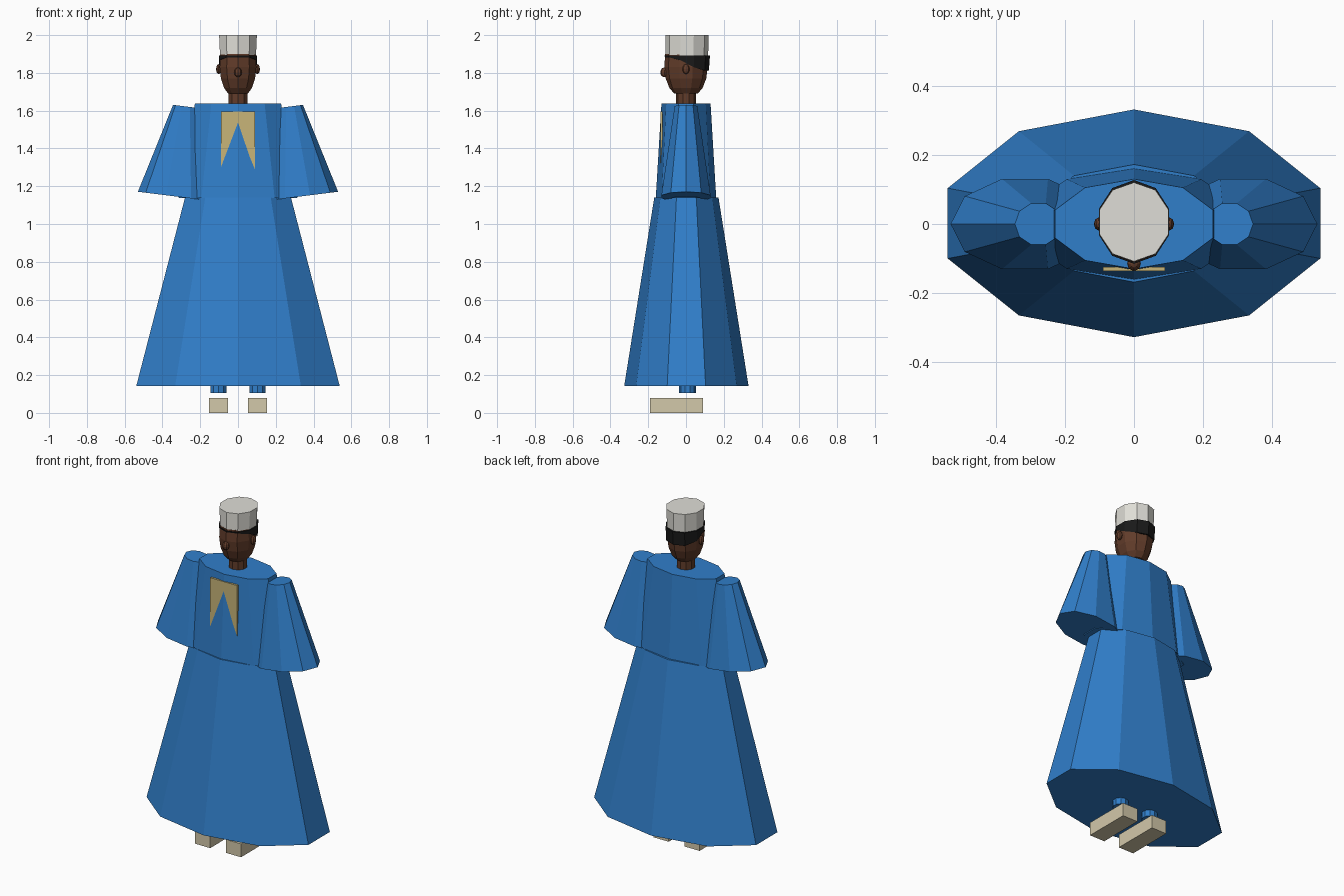
import bpy, bmesh, math

if "Cube" in bpy.data.objects:
    bpy.data.objects.remove(bpy.data.objects["Cube"])


def material(name, rgb):
    m = bpy.data.materials.new(name)
    m.diffuse_color = (*rgb, 1)
    m.use_nodes = True
    m.node_tree.nodes["Principled BSDF"].inputs["Base Color"].default_value = m.diffuse_color
    return m


BLUE = material("robe_blue", (0.03, 0.21, 0.59))
SKIN = material("skin_brown", (0.12, 0.045, 0.023))
HAIR = material("hair_black", (0.01, 0.01, 0.01))
WHITE = material("cap_white", (0.74, 0.73, 0.68))
GOLD = material("trim_gold", (0.58, 0.46, 0.19))
BEIGE = material("shoe_beige", (0.65, 0.58, 0.40))


def finish(name, bm, mat):
    bmesh.ops.recalc_face_normals(bm, faces=bm.faces[:])
    me = bpy.data.meshes.new(name)
    bm.to_mesh(me)
    bm.free()
    me.materials.append(mat)
    ob = bpy.data.objects.new(name, me)
    bpy.context.collection.objects.link(ob)
    return ob


def loft(name, rings, mat, n=10, start=90, slope=0, lower=None):
    """Capped tube through rings (cx, cy, z, rx, ry); slope tilts rings in x,
    lower(s) gives the height of the first ring from its y direction."""
    bm = bmesh.new()
    loops = []
    for k, (cx, cy, z, rx, ry) in enumerate(rings):
        loop = []
        for i in range(n):
            a = math.radians(start) + i * math.tau / n
            dx, s = rx * math.cos(a), math.sin(a)
            h = lower(s) if lower and k == 0 else z + slope * dx
            loop.append(bm.verts.new((cx + dx, cy + ry * s, h)))
        loops.append(loop)
    for a, b in zip(loops, loops[1:]):
        for i in range(n):
            j = (i + 1) % n
            bm.faces.new((a[i], a[j], b[j], b[i]))
    bm.faces.new(loops[0])
    bm.faces.new(loops[-1])
    return finish(name, bm, mat)


def box(name, lo, hi, mat):
    bm = bmesh.new()
    bmesh.ops.create_cube(bm, size=1)
    for v in bm.verts:
        v.co = [(l + h) / 2 + c * (h - l) for c, l, h in zip(v.co, lo, hi)]
    return finish(name, bm, mat)


def ball(name, centre, radii, mat):
    bm = bmesh.new()
    bmesh.ops.create_uvsphere(bm, u_segments=8, v_segments=6, radius=1)
    for v in bm.verts:
        v.co = [c + p * r for c, p, r in zip(centre, v.co, radii)]
    return finish(name, bm, mat)


# Robe: long flared skirt and upper body
loft("robe_skirt", [(0, 0.002, 0.143, 0.566, 0.329),
                    (0, 0.002, 1.14, 0.295, 0.17)], BLUE)
loft("robe_torso", [(0, 0, 1.138, 0.33, 0.16),
                    (0, 0, 1.637, 0.24, 0.13)], BLUE)

# Gold neck panel, partly sunk in the chest so the chest ridge cuts its notch
box("neck_panel", (-0.09, -0.136, 1.29), (0.09, -0.124, 1.595), GOLD)

# Mirrored parts
for side, label in ((1, "right"), (-1, "left")):
    loft("sleeve_" + label,
         [(0.315 * side, 0, 1.144, 0.215, 0.137),
          (0.276 * side, 0, 1.622, 0.068, 0.063)],
         BLUE, start=0 if side > 0 else 180, slope=0.125 * side)
    loft("trouser_leg_" + label,
         [(0.103 * side, 0.008, 0.105, 0.044, 0.044),
          (0.103 * side, 0.008, 0.3, 0.044, 0.044)], BLUE)
    xs = sorted((0.052 * side, 0.153 * side))
    box("shoe_" + label, (xs[0], -0.19, 0), (xs[1], 0.09, 0.08), BEIGE)
    ball("ear_" + label, (0.102 * side, 0, 1.82), (0.014, 0.019, 0.027), SKIN)

# Neck, head and nose
loft("neck", [(0, 0, 1.6, 0.052, 0.052), (0, 0, 1.72, 0.052, 0.052)], SKIN)
loft("head", [(0, 0, 1.69, 0.055, 0.062), (0, 0, 1.72, 0.077, 0.088),
              (0, 0, 1.77, 0.095, 0.107), (0, 0, 1.83, 0.102, 0.115),
              (0, 0, 1.9, 0.098, 0.110)], SKIN)
ball("nose", (0, -0.115, 1.803), (0.02, 0.021, 0.026), SKIN)


# Hair band, deep at the back and thin at the front
def hair_edge(s):
    return 1.812 if s > 0.6 else 1.83 if s > 0 else 1.868 if s > -0.6 else 1.882


loft("hair", [(0, 0.005, 1.81, 0.106, 0.116),
              (0, 0.006, 1.892, 0.107, 0.121)], HAIR, lower=hair_edge)

# Flat-topped cap
loft("cap", [(0, 0.004, 1.887, 0.1, 0.113),
             (0, 0.006, 2.0, 0.105, 0.114)], WHITE)
